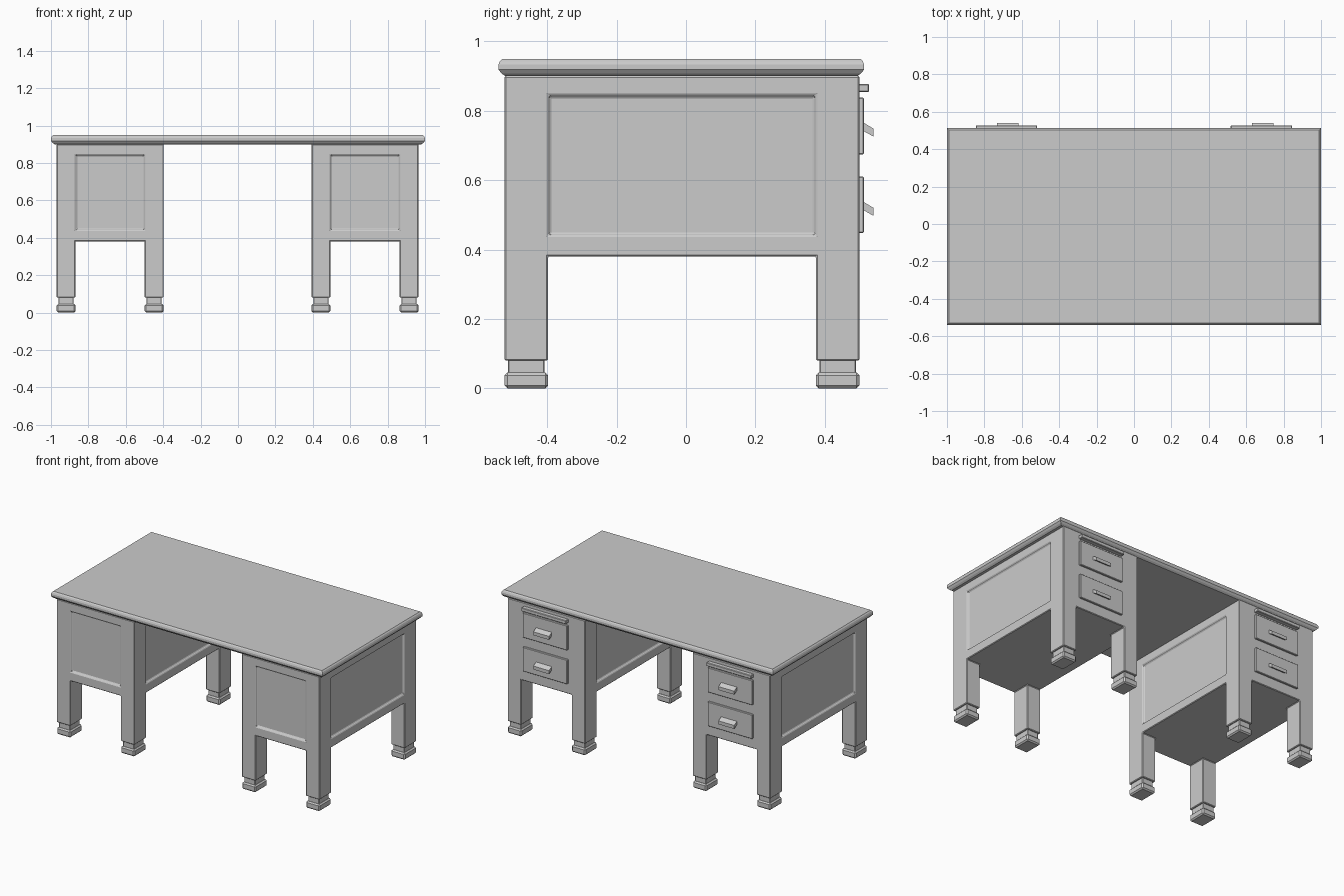
import bpy, bmesh
from mathutils import Vector

if "Cube" in bpy.data.objects:
    bpy.data.objects.remove(bpy.data.objects["Cube"])


def finish(bm, name, bevel=0.0, segs=1):
    bmesh.ops.recalc_face_normals(bm, faces=bm.faces)
    me = bpy.data.meshes.new(name)
    bm.to_mesh(me)
    bm.free()
    ob = bpy.data.objects.new(name, me)
    bpy.context.collection.objects.link(ob)
    if bevel:
        m = ob.modifiers.new("bevel", 'BEVEL')
        m.width, m.segments, m.limit_method = bevel, segs, 'ANGLE'
    return ob


def box_bm(x0, x1, y0, y1, z0, z1):
    bm = bmesh.new()
    bmesh.ops.create_cube(bm, size=1)
    for v in bm.verts:
        v.co = Vector(((x0 + x1) / 2 + v.co.x * (x1 - x0),
                       (y0 + y1) / 2 + v.co.y * (y1 - y0),
                       (z0 + z1) / 2 + v.co.z * (z1 - z0)))
    return bm


def box(name, *dims, bevel=0.003):
    return finish(box_bm(*dims), name, bevel)


def loft(name, rings):
    """Skin a stack of four-sided or other closed loops and cap the ends."""
    bm = bmesh.new()
    loops = [[bm.verts.new(p) for p in r] for r in rings]
    n = len(loops[0])
    for a, b in zip(loops, loops[1:]):
        for i in range(n):
            j = (i + 1) % n
            bm.faces.new((a[i], a[j], b[j], b[i]))
    bm.faces.new(loops[0])
    bm.faces.new(loops[-1])
    return finish(bm, name)


# table top with moulded edge: (inset, height)
edge = [(0.020, 0.899), (0.009, 0.907), (0.0, 0.918), (0.0, 0.932),
        (0.004, 0.942), (0.011, 0.949)]
loft("table_top", [[(-1 + i, -0.54 + i, z), (1 - i, -0.54 + i, z),
                    (1 - i, 0.513 - i, z), (-1 + i, 0.513 - i, z)]
                   for i, z in edge])

Y0, Y1, LX, LY = -0.522, 0.499, 0.101, 0.125
ZB, ZP0, ZP1, ZT = 0.38, 0.44, 0.845, 0.90


def pedestal(cx, side):
    x0, x1 = cx - 0.286, cx + 0.286
    # cabinet with legs drawn down from its corners and recessed panels
    bm = box_bm(x0, x1, Y0, Y1, ZB, ZT)
    cuts = [((x, 0, 0), (1, 0, 0)) for x in (x0 + LX, x1 - LX)]
    cuts += [((0, y, 0), (0, 1, 0)) for y in (Y0 + LY, Y1 - LY)]
    cuts += [((0, 0, z), (0, 0, 1)) for z in (ZP0, ZP1)]
    for co, no in cuts:
        bmesh.ops.bisect_plane(bm, geom=bm.verts[:] + bm.edges[:] + bm.faces[:],
                               plane_co=co, plane_no=no)
    bm.normal_update()
    ym = (Y0 + Y1) / 2
    corners, panels = [], []
    for f in bm.faces:
        c, n = f.calc_center_median(), f.normal
        mid_x, mid_y = abs(c.x - cx) < 0.02, abs(c.y - ym) < 0.02
        if n.z < -0.9 and not mid_x and not mid_y:
            corners.append(f)
        elif ZP0 < c.z < ZP1 and ((abs(n.x) > 0.9 and mid_y) or
                                  (n.y < -0.9 and mid_x)):
            panels.append(f)
    bmesh.ops.inset_individual(bm, faces=panels, thickness=0.008, depth=-0.012)
    legs = bmesh.ops.extrude_discrete_faces(bm, faces=corners)["faces"]
    for f in legs:
        for v in f.verts:
            v.co.z = 0.08
    finish(bm, side + "_cabinet", 0.004)

    # necks and feet
    for i, ax in enumerate((x0, x1 - LX)):
        for j, ay in enumerate((Y0, Y1 - LY)):
            tag = side + "_" + ("left", "right")[i] + "_" + ("front", "back")[j]
            box(tag + "_neck", ax + .010, ax + LX - .010, ay + .010, ay + LY - .010,
                0.04, 0.085)
            box(tag + "_foot", ax, ax + LX, ay, ay + LY, 0.0, 0.046, bevel=0.008)

    # pull-out shelf, drawer fronts and slanted pulls on the back
    d0, d1 = cx - 0.162, cx + 0.166
    box(side + "_pull_out_shelf", d0, d1, Y1 - 0.01, 0.527, 0.853, 0.877)
    hx = cx + 0.009
    for k, (za, zb) in enumerate(((0.673, 0.838), (0.448, 0.61))):
        row = ("upper", "lower")[k]
        box(f"{side}_{row}_drawer", d0, d1, Y1 - 0.01, 0.512, za, zb)
        t = zb - 0.073
        prof = [(0.508, t + 0.002), (0.54, t - 0.017), (0.54, t - 0.040),
                (0.508, t - 0.022)]
        loft(f"{side}_{row}_pull", [[(x, y, z) for y, z in prof]
                                    for x in (hx - 0.058, hx + 0.058)])


pedestal(-0.684, "left")
pedestal(0.679, "right")
